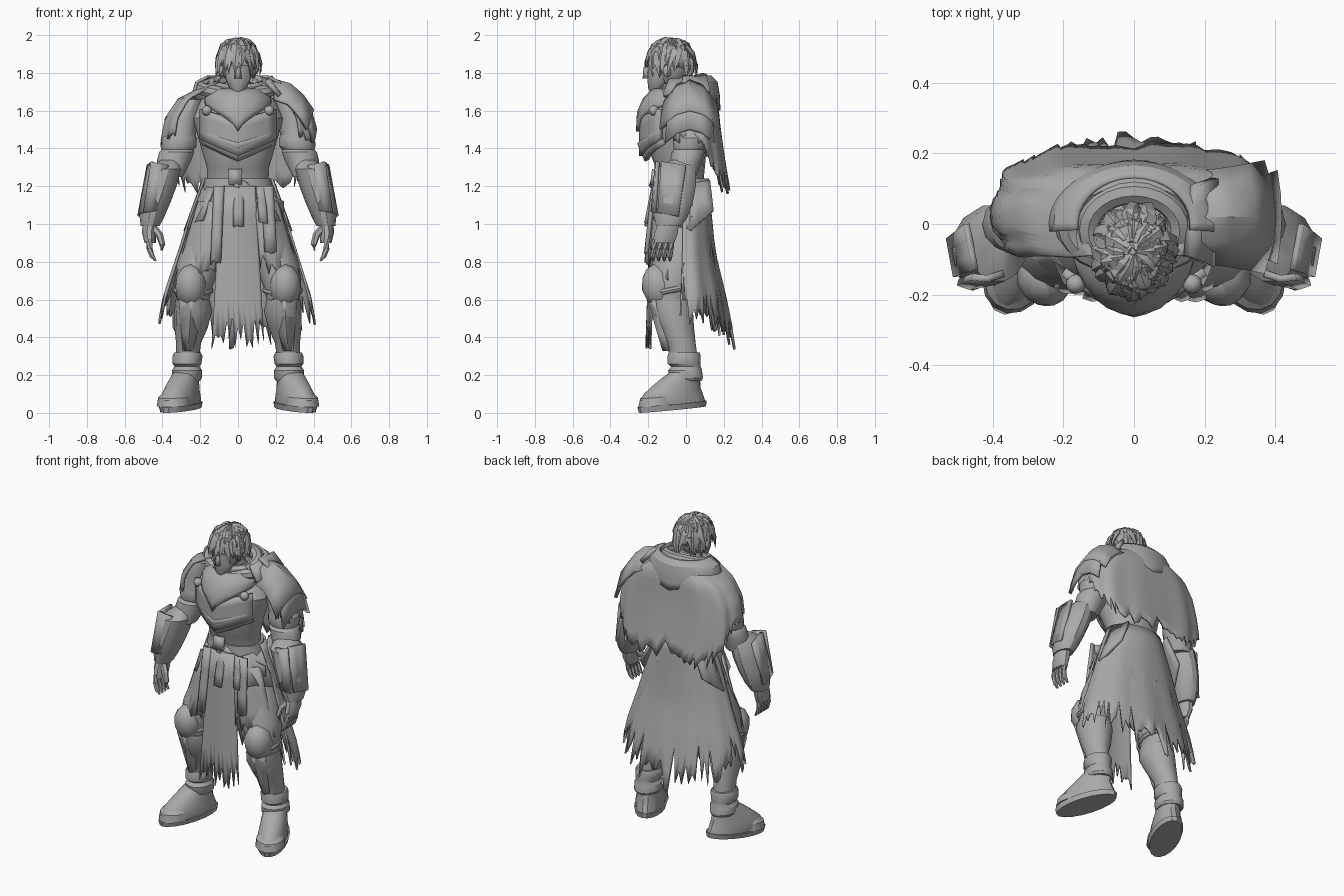
import bpy, bmesh, math, random
from mathutils import Vector, Matrix

random.seed(7)
if "Cube" in bpy.data.objects:
    bpy.data.objects.remove(bpy.data.objects["Cube"])

grey = bpy.data.materials.new("plain_grey")
grey.use_nodes = True
grey.diffuse_color = (0.4, 0.4, 0.4, 1)
grey.node_tree.nodes["Principled BSDF"].inputs["Base Color"].default_value = (0.4, 0.4, 0.4, 1)
made = []


def finish(name, bm, thick=0):
    bmesh.ops.recalc_face_normals(bm, faces=bm.faces)
    mesh = bpy.data.meshes.new(name)
    bm.to_mesh(mesh)
    bm.free()
    mesh.materials.append(grey)
    ob = bpy.data.objects.new(name, mesh)
    bpy.context.collection.objects.link(ob)
    if thick:
        mod = ob.modifiers.new("thickness", "SOLIDIFY")
        mod.thickness = thick
        mod.offset = 0
    made.append(ob)
    return ob


def bridge(bm, loops):
    # skin between successive closed rings and cap both ends
    n = len(loops[0])
    for a, b in zip(loops, loops[1:]):
        for i in range(n):
            j = (i + 1) % n
            bm.faces.new((a[i], a[j], b[j], b[i]))
    bm.faces.new(loops[0])
    bm.faces.new(loops[-1])


def loft(name, rings, n=16, place=None):
    # stacked horizontal ellipses: x, y, z, radius x, radius y
    bm = bmesh.new()
    loops = []
    for x, y, z, rx, ry in rings:
        angles = [math.tau * i / n for i in range(n)]
        loops.append([bm.verts.new((x + rx * math.cos(a), y + ry * math.sin(a), z)) for a in angles])
    bridge(bm, loops)
    if place:
        bmesh.ops.transform(bm, matrix=place, verts=bm.verts)
    return finish(name, bm)


def tube(bm, pts, radii, n=6, flat=1.0):
    # tapered strand along a path
    pts = [Vector(p) for p in pts]
    loops = []
    for i, (p, r) in enumerate(zip(pts, radii)):
        d = pts[min(i + 1, len(pts) - 1)] - pts[max(i - 1, 0)]
        q = d.to_track_quat("Z", "Y")
        loops.append([bm.verts.new(p + q @ Vector((r * math.cos(math.tau * k / n),
                      r * flat * math.sin(math.tau * k / n), 0))) for k in range(n)])
    bridge(bm, loops)


def sheet(name, f, nu, nv, thick=0.012, rag=0.0):
    # surface f(u, v) with a torn lower edge
    bm = bmesh.new()
    cols = []
    for i in range(nu + 1):
        end = 1 - rag * (random.random() * 0.4 + (0.6 * random.random() if i % 2 else 0))
        cols.append([bm.verts.new(f(i / nu, end * j / nv)) for j in range(nv + 1)])
    for a, b in zip(cols, cols[1:]):
        for j in range(nv):
            bm.faces.new((a[j], a[j + 1], b[j + 1], b[j]))
    return finish(name, bm, thick)


def wrap(rows, a0, a1, hem=lambda a: 1.0, ripple=0.0, power=1.0):
    # cloth around the body through elliptical rows, angle 0 at the back; low power is boxier
    def f(u, v):
        a = a0 + (a1 - a0) * u
        t = min(v * hem(a), 1) * (len(rows) - 1)
        k = min(int(t), len(rows) - 2)
        y, z, rx, ry = [p + (q - p) * (t - k) for p, q in zip(rows[k], rows[k + 1])]
        w = 1 + ripple * v * math.sin(a * 11)
        sx, sy = [math.copysign(abs(c) ** power, c) for c in (math.sin(a), math.cos(a))]
        return (rx * w * sx, y + ry * w * sy, z)
    return f


def quad(tl, tr, bl, br, bow=0.0):
    # bowed four-cornered panel
    tl, tr, bl, br = map(Vector, (tl, tr, bl, br))
    def f(u, v):
        p = tl.lerp(tr, u).lerp(bl.lerp(br, u), v)
        return p + Vector((0, -bow * math.sin(math.pi * u), 0))
    return f


def ball(name, loc, size, sub=2, rot=0):
    bm = bmesh.new()
    bmesh.ops.create_icosphere(bm, subdivisions=sub, radius=1)
    m = Matrix.Translation(loc) @ Matrix.Rotation(rot, 4, "X") @ Matrix.Diagonal((*size, 1))
    bmesh.ops.transform(bm, matrix=m, verts=bm.verts)
    return finish(name, bm)


def hoop(name, loc, rx, ry, r, tilt=0, n=24):
    bm = bmesh.new()
    grid = [[bm.verts.new(((rx + r * math.cos(b)) * math.cos(a), (ry + r * math.cos(b)) * math.sin(a),
             r * math.sin(b))) for b in [math.tau * k / 8 for k in range(8)]]
            for a in [math.tau * i / n for i in range(n)]]
    for i in range(n):
        for k in range(8):
            p, q, l = grid[i], grid[(i + 1) % n], (k + 1) % 8
            bm.faces.new((p[k], q[k], q[l], p[l]))
    bmesh.ops.transform(bm, matrix=Matrix.Translation(loc) @ Matrix.Rotation(tilt, 4, "X"), verts=bm.verts)
    return finish(name, bm)


# torso and neck
loft("torso", [(0, 0, .93, .15, .1), (0, -.01, 1.05, .18, .105), (0, -.02, 1.2, .16, .11),
               (0, -.03, 1.3, .165, .13), (0, -.05, 1.42, .2, .16), (0, -.03, 1.56, .24, .16),
               (0, 0, 1.66, .2, .13), (0, -.03, 1.71, .08, .08), (0, -.06, 1.77, .06, .07)], 20)
# breastplate with a pointed lower band
for name, top, low, out, wide in (("breastplate", 1.55, 1.36, 0, .2), ("breastplate_band", 1.43, 1.335, .012, .185)):
    def plate(u, v):
        s = abs(2 * u - 1)
        z = top + (low - top) * v + s * (.06 + .03 * v)
        return (wide * (2 * u - 1), -.235 - out + .1 * s ** 1.5 + .04 * v * (low < 1.35), z)
    sheet(name, plate, 8, 4, .025)

# belt and buckle straps
loft("belt", [(0, -.02, 1.16, .19, .14), (0, -.02, 1.24, .175, .135)], 20)
sheet("buckle_strap", quad((-.05, -.17, 1.29), (.02, -.17, 1.29), (-.05, -.18, 1.21), (.02, -.18, 1.21)), 1, 1, .02)
sheet("slung_belt", quad((-.02, -.17, 1.25), (-.02, -.19, 1.2), (.24, -.06, 1.12), (.24, -.06, 1.06)), 1, 4, .02)

# head, face and nose
ball("head", (0, -.09, 1.84), (.088, .1, .115), 3, .15)
loft("face", [(0, -.17, 1.695, .02, .02), (0, -.155, 1.72, .045, .045), (0, -.14, 1.77, .068, .065),
              (0, -.13, 1.84, .075, .075)], 12)
sheet("nose", quad((-.008, -.2, 1.83), (.008, -.2, 1.83), (-.016, -.205, 1.77), (.016, -.205, 1.77), .02), 2, 1, .01)
for s in (-1, 1):
    ball("ear", (s * .085, -.1, 1.81), (.014, .022, .035))
# hair cap and layered locks falling from the crown
ball("hair_cap", (0, -.075, 1.88), (.1, .113, .095), 3)
bm = bmesh.new()
for i in range(90):
    a = random.random() * math.tau
    front = max(0, -math.cos(a))
    start = random.uniform(.05, .9)
    stop = start + random.uniform(.6, 1.2) - .2 * front
    lift, swing = random.uniform(0, .28), random.uniform(-.25, .35)
    path = []
    for t in (0, .35, .7, 1):
        p = start + (stop - start) * t
        flare = 1 + lift * t
        path.append((.104 * flare * math.sin(p) * math.sin(a + swing * t),
                     -.08 + .115 * flare * math.sin(p) * math.cos(a + swing * t),
                     1.87 + .11 * math.cos(p) - (.07 * t * t if p > .9 else 0)))
    tube(bm, path, (.014, .028, .02, .001), 4, .5)
finish("hair_locks", bm)

# mantle, hood and scarf
shorten = lambda a: 1 - .3 * min(max(abs(a) - .75, 0) / .7, 1) - .05 * max(abs(a) - 1.6, 0)
sheet("mantle", wrap([(0, 1.75, .13, .12), (.01, 1.71, .21, .14), (.02, 1.66, .31, .145),
                      (.02, 1.56, .375, .15), (.03, 1.44, .395, .155), (.04, 1.3, .4, .165),
                      (.05, 1.16, .37, .18)], -2.25, 2.25, shorten, .025, .68), 90, 12, .012, .18)
sheet("hood_drape", wrap([(0, 1.78, .16, .13), (0, 1.75, .22, .16), (0, 1.68, .24, .172), (.01, 1.6, .18, .165)],
                         -1.7, 1.7, lambda a: 1 - .2 * abs(a)), 24, 6, .015)
hoop("hood_outer_fold", (0, .0, 1.72), .19, .12, .035, .25)
hoop("hood_inner_fold", (0, -.01, 1.735), .13, .105, .035, .3)
droop = lambda a: .45 + .55 * max(0, (abs(a) - 1.6) / 1.54) ** 1.5
sheet("scarf", wrap([(-.05, 1.71, .12, .12), (-.05, 1.66, .17, .17), (-.06, 1.59, .165, .19),
                     (-.06, 1.49, .05, .195)], 0, math.tau, lambda a: droop(min(a, math.tau - a))), 28, 6, .02)
hoop("scarf_fold", (0, -.06, 1.68), .105, .115, .03, .2)

# one-sided shoulder armour with a raised collar guard
def shoulder(x0, x1, z0, z1, half, crown):
    def f(u, v):
        s = 2 * u - 1
        return (x0 + (x1 - x0) * v ** .8 * (1 - .15 * s * s), .02 + s * half * (.8 + .2 * v),
                z0 + (z1 - z0) * v ** 1.7 - crown * s * s)
    return f
sheet("shoulder_plate", shoulder(.19, .395, 1.76, 1.6, .155, .1), 4, 3, .02)
sheet("shoulder_plate_lower", shoulder(.33, .41, 1.67, 1.5, .13, .07), 4, 2, .02)
sheet("collar_guard", quad((.15, -.09, 1.76), (.17, .11, 1.78), (.22, -.12, 1.68), (.23, .13, 1.7)), 3, 1, .025)

# long coat skirt, open in front
sheet("coat_skirt", wrap([(-.01, 1.24, .18, .125), (0, 1.05, .25, .13), (0, .85, .31, .15), (0, .62, .385, .205),
                          (0, .32, .44, .265)], -1.7, 1.7,
                         lambda a: 1 - .08 * abs(a), .02), 64, 10, .012, .3)
# front tabard layers and hanging strips
sheet("tabard", quad((-.09, -.16, 1.2), (.09, -.16, 1.2), (-.14, -.19, .33), (.14, -.19, .33), .02), 18, 5, .012, .28)
for x, w, low in ((-.125, .05, .78), (.125, .06, .84), (-.02, .05, .98), (.1, .04, 1.0)):
    sheet("hanging_strip", quad((x, -.165, 1.2), (x + w, -.165, 1.2), (x * 1.15, -.205, low),
                                (x * 1.15 + w, -.205, low), .01), 4, 3, .015, .1)

for s in (-1, 1):
    side = "left_" if s > 0 else "right_"
    def limb(name, rings, n=14, place=None):
        return loft(side + name, [(s * r[0], *r[1:]) for r in rings], n, place)
    def patch(name, pts, nu, nv, thick, rag=0, bow=0):
        return sheet(side + name, quad(*[(s * p[0], p[1], p[2]) for p in pts], bow), nu, nv, thick, rag)

    ball(side + "cloak_clasp", (s * .165, -.17, 1.6), (.028, .028, .028))
    # hip flaps
    patch("hip_flap", [(.13, -.14, 1.19), (.19, .04, 1.2), (.19, -.17, 1.02), (.28, .03, .96)], 4, 2, .02, .1, .01)
    patch("rear_hip_flap", [(.19, .02, 1.21), (.14, .125, 1.23), (.28, .02, .96), (.22, .145, 1.07)], 3, 2, .02)
    patch("thigh_cloth", [(.09, -.16, 1.12), (.21, -.07, 1.12), (.12, -.195, .74), (.345, -.1, .66)],
          10, 3, .012, .3, .035)
    # sleeve with bulging bands, cuff and outer guard
    limb("upper_arm", [(.24, .02, 1.66, .06, .07), (.29, .02, 1.56, .085, .09), (.31, .02, 1.47, .085, .085),
                       (.313, .02, 1.455, .095, .09), (.315, .02, 1.41, .095, .09), (.32, .015, 1.395, .085, .08),
                       (.325, .01, 1.38, .093, .09), (.34, 0, 1.33, .09, .085), (.36, -.02, 1.25, .07, .075)])
    limb("forearm", [(.36, -.02, 1.34, .05, .06), (.385, -.055, 1.29, .085, .11), (.41, -.06, 1.2, .085, .115),
                     (.435, -.07, 1.12, .08, .11), (.455, -.08, 1.04, .066, .092), (.465, -.09, .99, .05, .07)])
    patch("arm_guard", [(.45, -.13, 1.33), (.475, .0, 1.31), (.505, -.15, 1.06), (.525, -.04, 1.04)], 3, 2, .018)
    patch("front_guard", [(.37, -.14, 1.31), (.46, -.15, 1.33), (.43, -.17, 1.07), (.5, -.165, 1.06)], 2, 2, .02, 0, .01)
    # hand with curled fingers
    limb("palm", [(.465, -.09, 1.02, .04, .055), (.47, -.105, .95, .038, .065), (.465, -.12, .9, .03, .06)], 10)
    bm = bmesh.new()
    for k in range(4):
        y = -.165 + k * .03
        tube(bm, [(s * .468, y, .92), (s * .468, y - .005, .87), (s * .455, y - .01, .83), (s * .435, y - .01, .805)],
             (.017, .016, .014, .006))
    tube(bm, [(s * .45, -.12, .98), (s * .415, -.15, .94), (s * .4, -.16, .89), (s * .405, -.16, .86)],
         (.022, .02, .016, .007))
    finish(side + "fingers", bm)
    # leg, knee guard and greave
    limb("thigh", [(.1, 0, 1.08, .1, .12), (.155, -.025, .92, .125, .135), (.205, -.05, .79, .12, .13),
                   (.235, -.08, .67, .1, .11), (.24, -.085, .58, .085, .095)])
    ball(side + "knee_guard", (s * .25, -.145, .67), (.085, .09, .12), 2, .2)
    hoop(side + "knee_strap", (s * .237, -.08, .65), .09, .095, .018, .2, 14)
    limb("greave", [(.24, -.085, .6, .09, .115), (.237, -.075, .54, .1, .115), (.248, -.05, .45, .088, .095),
                    (.262, -.025, .37, .066, .078), (.267, -.01, .28, .06, .075)])
    patch("greave_ridge", [(.18, -.165, .6), (.31, -.165, .6), (.245, -.085, .33), (.285, -.085, .33)], 2, 3, .02, 0, .03)
    limb("ankle_wraps", [(.268, -.01, .32, .07, .085), (.268, -.01, .3, .08, .09), (.27, -.01, .26, .076, .09),
                         (.27, 0, .245, .066, .08), (.27, -.005, .225, .08, .092), (.27, 0, .185, .08, .092),
                         (.27, 0, .17, .07, .085)])
    # boot turned outward with a raised heel, toe cap and sole
    toe = Vector((s * .265, -.27, 0))
    heel = Vector((s * .265, 0, 0))
    place = (Matrix.Translation(heel) @ Matrix.Rotation(s * .42, 4, "Z") @ Matrix.Translation(toe - heel)
             @ Matrix.Rotation(.09, 4, "X") @ Matrix.Translation(-toe))
    limb("boot", [(.27, -.075, .03, .083, .185), (.27, -.08, .065, .086, .18), (.27, -.07, .1, .08, .16),
                  (.27, -.045, .135, .075, .135), (.27, -.02, .17, .068, .105), (.27, .01, .2, .064, .078)], 18, place)
    limb("boot_sole", [(.27, -.08, 0, .085, .192), (.27, -.08, .03, .093, .197)], 18, place)
    limb("toe_cap", [(.27, -.17, .03, .088, .1), (.27, -.165, .075, .082, .09), (.27, -.15, .105, .055, .06)], 14, place)

bpy.ops.object.select_all(action="DESELECT")
for ob in made:
    ob.select_set(True)
bpy.context.view_layer.objects.active = made[0]
bpy.ops.object.shade_smooth_by_angle()
